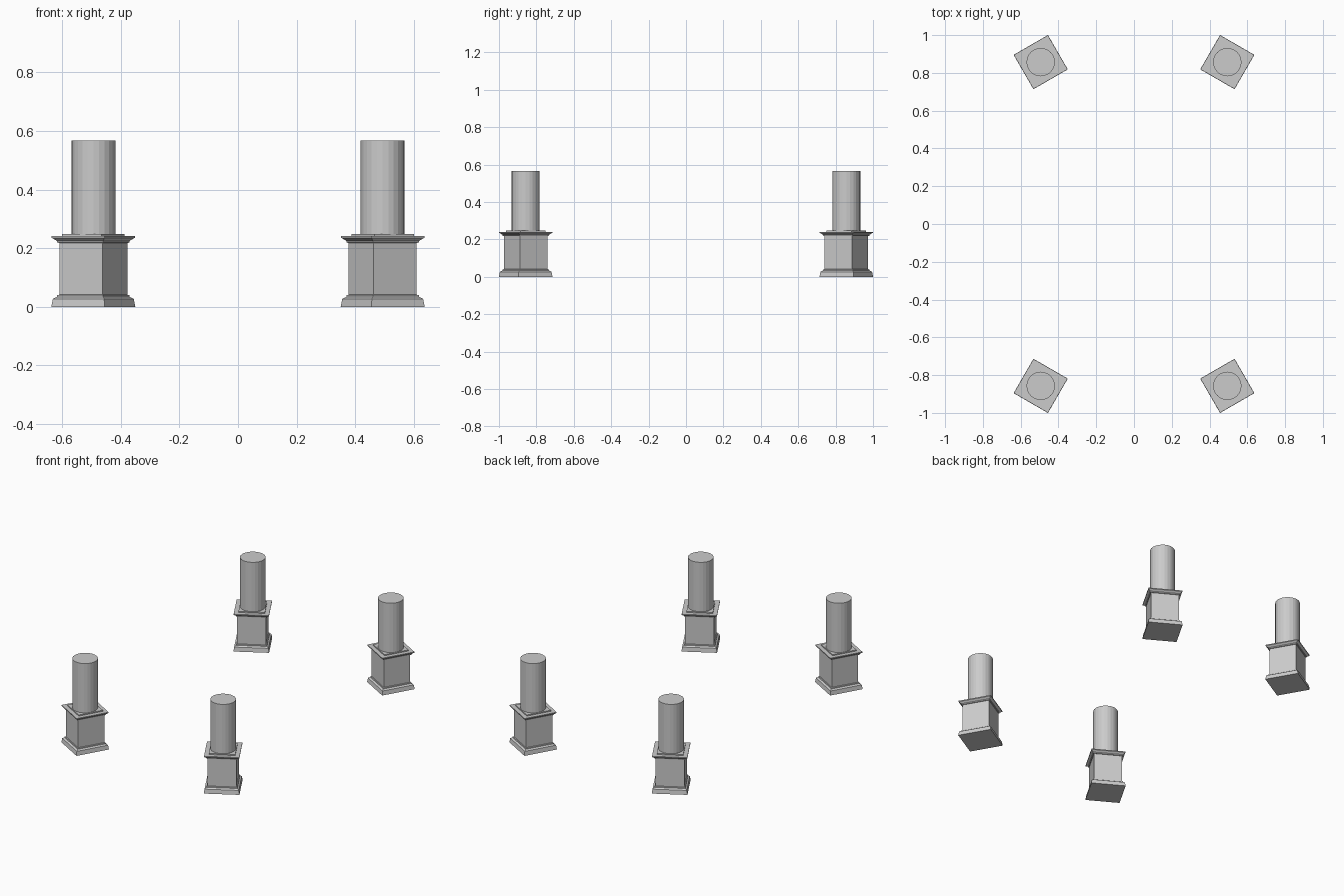
import bpy, bmesh, math

if "Cube" in bpy.data.objects:
    bpy.data.objects.remove(bpy.data.objects["Cube"])

CX, CY = 0.494, 0.857          # pedestal centres
TURN = math.radians(30)        # pedestals face the centre of the ring


def loft(name, sides, rings, start, loc, turn):
    """Stack regular polygon rings (radius, z) into one closed solid."""
    bm = bmesh.new()
    loops = []
    for r, z in rings:
        loops.append([bm.verts.new((r * math.cos(start + 2 * math.pi * i / sides),
                                    r * math.sin(start + 2 * math.pi * i / sides), z))
                      for i in range(sides)])
    for a, b in zip(loops, loops[1:]):
        for i in range(sides):
            j = (i + 1) % sides
            bm.faces.new((a[i], a[j], b[j], b[i]))
    bm.faces.new(loops[0][::-1])
    bm.faces.new(loops[-1])
    me = bpy.data.meshes.new(name)
    bm.to_mesh(me)
    bm.free()
    ob = bpy.data.objects.new(name, me)
    ob.location = loc
    ob.rotation_euler.z = turn
    bpy.context.collection.objects.link(ob)
    return ob


# Square moulding profile: (half width, z) - plinth, body, cornice, top step
profile = [(0.105, 0), (0.101, 0.027), (0.091, 0.034), (0.090, 0.040),
           (0.085, 0.041), (0.085, 0.218), (0.090, 0.219), (0.091, 0.225),
           (0.102, 0.234), (0.104, 0.235), (0.104, 0.241), (0.078, 0.241), (0.078, 0.248)]
square = [(h * math.sqrt(2), z) for h, z in profile]

for sx, side in ((-1, "left"), (1, "right")):
    for sy, end in ((-1, "front"), (1, "back")):
        loc = (sx * CX, sy * CY, 0)
        turn = -sx * sy * TURN
        # Moulded square pedestal
        loft(f"{end}_{side}_pedestal", 4, square, math.pi / 4, loc, turn)
        # Faceted round column shaft
        loft(f"{end}_{side}_column", 24, [(0.075, 0.248), (0.075, 0.567)], 0, loc, turn)
